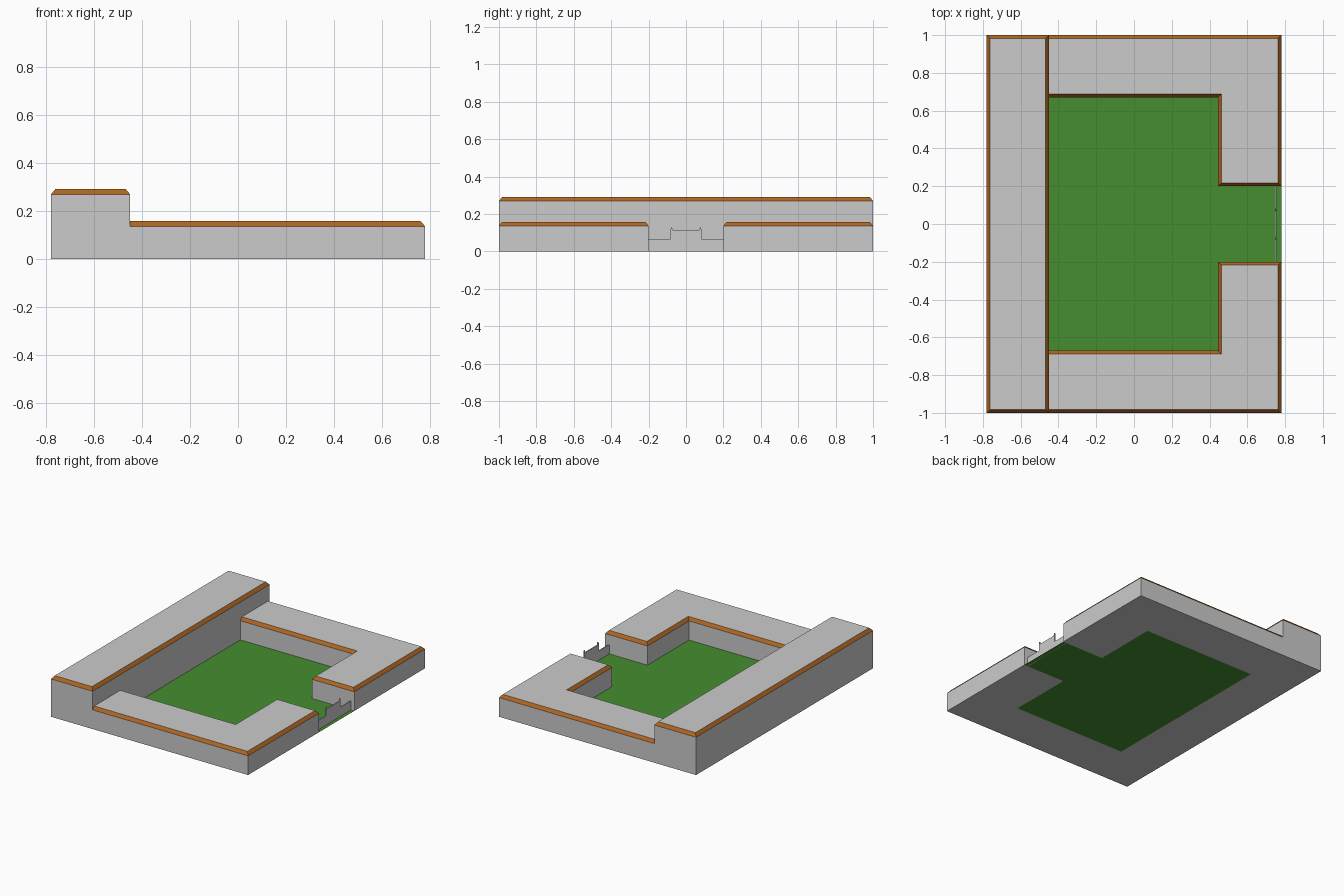
import bpy
import bmesh

if "Cube" in bpy.data.objects:
    bpy.data.objects.remove(bpy.data.objects["Cube"])


def material(name, rgb):
    mat = bpy.data.materials.new(name)
    mat.diffuse_color = (*rgb, 1)
    mat.use_nodes = True
    mat.node_tree.nodes["Principled BSDF"].inputs["Base Color"].default_value = mat.diffuse_color
    return mat


BROWN = material("brown_trim", (0.42, 0.13, 0.015))
GREEN = material("lawn_green", (0.06, 0.27, 0.03))
EDGE = 0.018  # inset of the sloped roof edge


def make(name, bm, mat=None, mirror=False):
    mesh = bpy.data.meshes.new(name)
    bm.to_mesh(mesh)
    bm.free()
    obj = bpy.data.objects.new(name, mesh)
    bpy.context.collection.objects.link(obj)
    if mat:
        mesh.materials.append(mat)
    if mirror:
        mod = obj.modifiers.new("mirror", 'MIRROR')
        mod.use_axis = (False, True, False)
        mod.use_mirror_merge = False
    return obj


def loop(bm, pts, z):
    return [bm.verts.new((x, y, z)) for x, y in pts]


def sides(bm, low, high):
    n = len(low)
    for i in range(n):
        j = (i + 1) % n
        bm.faces.new((low[i], low[j], high[j], high[i]))


def building(name, outer, inner, eave, top, mirror=False):
    # walls with floor
    bm = bmesh.new()
    low = loop(bm, outer, 0)
    sides(bm, low, loop(bm, outer, eave))
    bm.faces.new(low[::-1])
    make(name + "_walls", bm, None, mirror)
    # sloped brown roof edge
    bm = bmesh.new()
    sides(bm, loop(bm, outer, eave), loop(bm, inner, top))
    make(name + "_roof_edge", bm, BROWN, mirror)
    # flat roof
    bm = bmesh.new()
    bm.faces.new(loop(bm, inner, top))
    make(name + "_flat_roof", bm, None, mirror)


def rect(x0, x1, y0, y1):
    return [(x0, y0), (x1, y0), (x1, y1), (x0, y1)]


# tall main block
e = EDGE
building("main_block", rect(-0.78, -0.45, -1, 1),
         rect(-0.78 + e, -0.45 - e, -1 + e, 1 - e), 0.27, 0.292)

# low hooked wings, mirrored front to back
wing = [(-0.45, 0.67), (0.445, 0.67), (0.445, 0.2),
        (0.78, 0.2), (0.78, 1), (-0.45, 1)]
wing_top = [(-0.45, 0.67 + e), (0.445 + e, 0.67 + e), (0.445 + e, 0.2 + e),
            (0.78 - e, 0.2 + e), (0.78 - e, 1 - e), (-0.45, 1 - e)]
building("wing", wing, wing_top, 0.137, 0.158, mirror=True)

# courtyard lawn
half = [(0.78, 0.2), (0.445, 0.2), (0.445, 0.67), (-0.45, 0.67)]
bm = bmesh.new()
bm.faces.new(loop(bm, half + [(x, -y) for x, y in reversed(half)], 0))
make("courtyard_lawn", bm, GREEN)

# thin entrance wall with a raised gate between pointed posts
gate = [(0.2, 0), (0.2, 0.065), (0.082, 0.065), (0.082, 0.12),
        (0.076, 0.132), (0.07, 0.112)]
profile = gate + [(-y, z) for y, z in reversed(gate)]
bm = bmesh.new()
back = [bm.verts.new((0.747, y, z)) for y, z in profile]
front = [bm.verts.new((0.755, y, z)) for y, z in profile]
sides(bm, back, front)
bm.faces.new(back)
bm.faces.new(front)
bmesh.ops.recalc_face_normals(bm, faces=bm.faces)
make("entrance_gate", bm)
